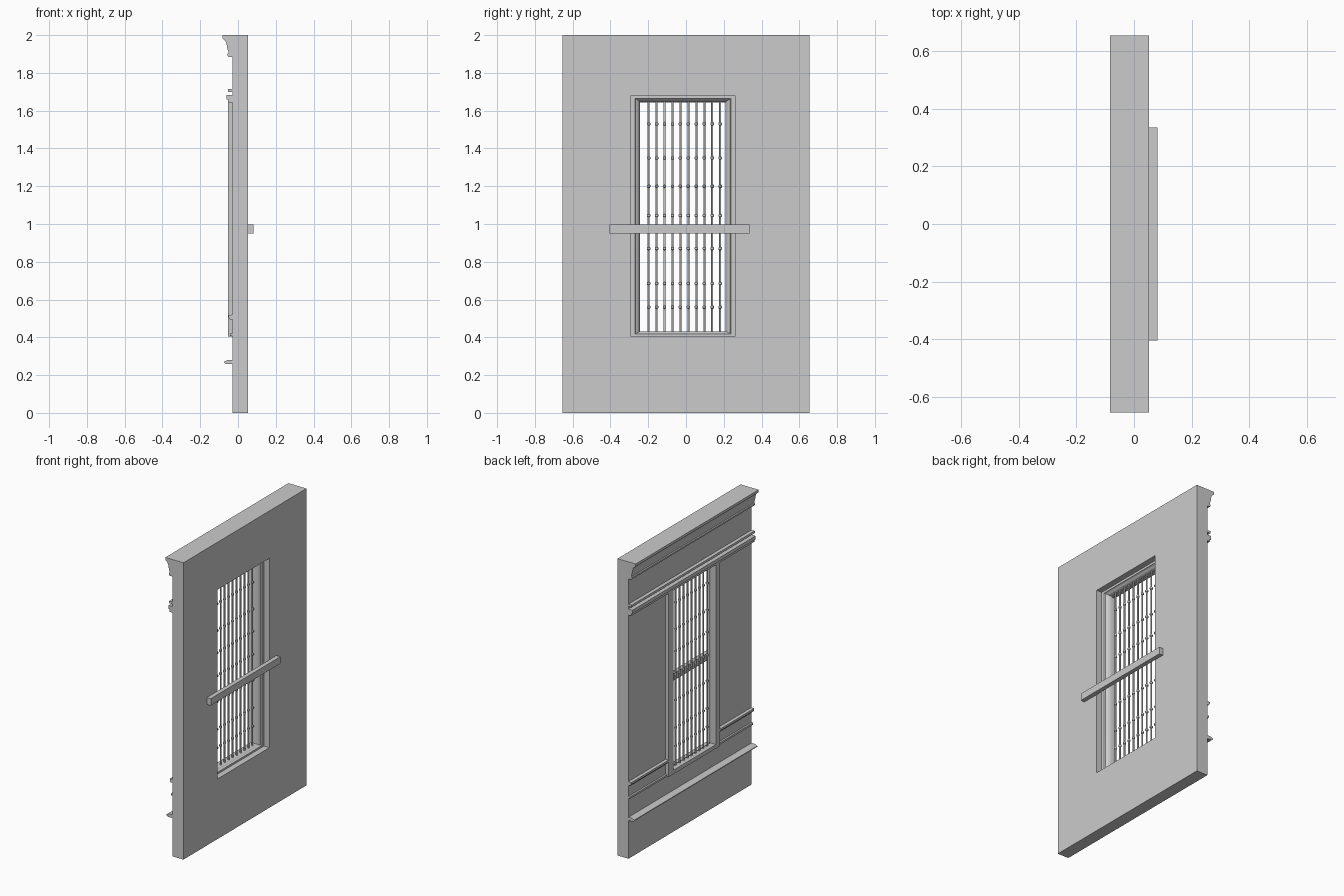
import bpy
import bmesh
import math

if "Cube" in bpy.data.objects:
    bpy.data.objects.remove(bpy.data.objects["Cube"], do_unlink=True)

# One plain grey plaster colour
grey = bpy.data.materials.new("plain_grey")
grey.use_nodes = True
grey.diffuse_color = (0.6, 0.6, 0.6, 1)
grey.node_tree.nodes["Principled BSDF"].inputs["Base Color"].default_value = grey.diffuse_color

HALF = 0.655                    # half length of the wall
BACK, FACE = 0.052, -0.03       # wall surfaces in x
Y0, Y1, Z0, Z1 = -0.29, 0.26, 0.405, 1.68   # window opening


def finish(name, bm, smooth=False):
    bmesh.ops.recalc_face_normals(bm, faces=bm.faces)
    mesh = bpy.data.meshes.new(name)
    bm.to_mesh(mesh)
    bm.free()
    mesh.materials.append(grey)
    obj = bpy.data.objects.new(name, mesh)
    bpy.context.collection.objects.link(obj)
    if smooth:
        bpy.ops.object.select_all(action="DESELECT")
        obj.select_set(True)
        bpy.context.view_layer.objects.active = obj
        bpy.ops.object.shade_smooth_by_angle(angle=math.radians(40))
    return obj


def skin(bm, rings, wrap=False):
    """Join successive closed rings of points with quads."""
    rows = [[bm.verts.new(p) for p in ring] for ring in rings]
    pairs = list(zip(rows, rows[1:])) + ([(rows[-1], rows[0])] if wrap else [])
    for a, b in pairs:
        for i in range(len(a)):
            j = (i + 1) % len(a)
            bm.faces.new((a[i], a[j], b[j], b[i]))
    return rows


def rect(x, y0, y1, z0, z1):
    return [(x, y0, z0), (x, y1, z0), (x, y1, z1), (x, y0, z1)]


def moulding(name, profile, y0=-HALF, y1=HALF, smooth=False):
    """Run an x-z profile along y, capped at both ends."""
    bm = bmesh.new()
    ends = skin(bm, [[(x, y, z) for x, z in profile] for y in (y0, y1)])
    for end in ends:
        bm.faces.new(end)
    return finish(name, bm, smooth)


def block(x0, x1, z0, z1):
    return [(x0, z0), (x1, z0), (x1, z1), (x0, z1)]


# Wall slab with the window opening
bm = bmesh.new()
outer, inner = (-HALF, HALF, 0, 2), (Y0, Y1, Z0, Z1)
skin(bm, [rect(BACK, *outer), rect(FACE, *outer),
          rect(FACE, *inner), rect(BACK, *inner)], wrap=True)
finish("wall", bm)

# Moulded window frame, mitred at the corners and proud of the wall
frame_profile = [(0, 0.012), (0.45, 0.012), (0.52, 0.004), (0.7, 0),
                 (0.87, -0.009), (1, -0.024), (1, -0.052), (0, -0.052)]
bm = bmesh.new()
skin(bm, [rect(x, Y0 + 0.046 * f, Y1 - 0.05 * f, Z0 + 0.027 * f, Z1 - 0.033 * f)
          for f, x in frame_profile], wrap=True)
finish("window_frame", bm, smooth=True)

# Turned bars with collars
collars = [0.56, 0.685, 0.87, 1.045, 1.2, 1.35, 1.53]
turning = [(0.0055, 0.425)]
for z in collars:
    turning += [(0.0055, z - 0.009), (0.0095, z - 0.005),
                (0.0095, z + 0.005), (0.0055, z + 0.009)]
turning.append((0.0055, 1.655))
SIDES = 10
for n in range(10):
    y = -0.198 + n * 0.0421
    bm = bmesh.new()
    rows = skin(bm, [[(-0.02 + r * math.cos(math.tau * k / SIDES),
                       y + r * math.sin(math.tau * k / SIDES), z)
                      for k in range(SIDES)] for r, z in turning])
    bm.faces.new(rows[0])
    bm.faces.new(rows[-1])
    finish(f"window_bar_{n + 1}", bm, smooth=True)

# Crown moulding along the top
moulding("crown_moulding", [
    (FACE, 2), (-0.083, 2), (-0.083, 1.983), (-0.076, 1.978), (-0.066, 1.968),
    (-0.06, 1.95), (-0.056, 1.925), (-0.051, 1.915), (-0.051, 1.905),
    (-0.056, 1.9), (-0.056, 1.89), (-0.05, 1.885), (FACE, 1.885)], smooth=True)

# Cornice bands above the window
moulding("cornice_upper_band", block(-0.054, FACE, 1.7, 1.715))
moulding("cornice_middle_band", block(-0.06, FACE, 1.66, 1.683))
moulding("cornice_lower_band", block(-0.052, FACE, 1.642, 1.66))

# Side rails that stop at the window frame
for side, y0, y1 in (("left", -HALF, Y0), ("right", Y1, HALF)):
    moulding(f"chair_rail_{side}", [
        (FACE, 0.495), (-0.042, 0.495), (-0.05, 0.505), (-0.05, 0.518), (FACE, 0.52)], y0, y1)
    moulding(f"low_rail_{side}", block(-0.042, FACE, 0.407, 0.42), y0, y1)

# Sloping ledge low on the wall
moulding("lower_ledge", [(FACE, 0.258), (-0.062, 0.258), (-0.075, 0.267),
                         (-0.073, 0.272), (-0.055, 0.28), (FACE, 0.28)])

# Shelf across the rear of the opening
moulding("shelf", block(BACK, 0.081, 0.95, 0.997), -0.405, 0.335)
